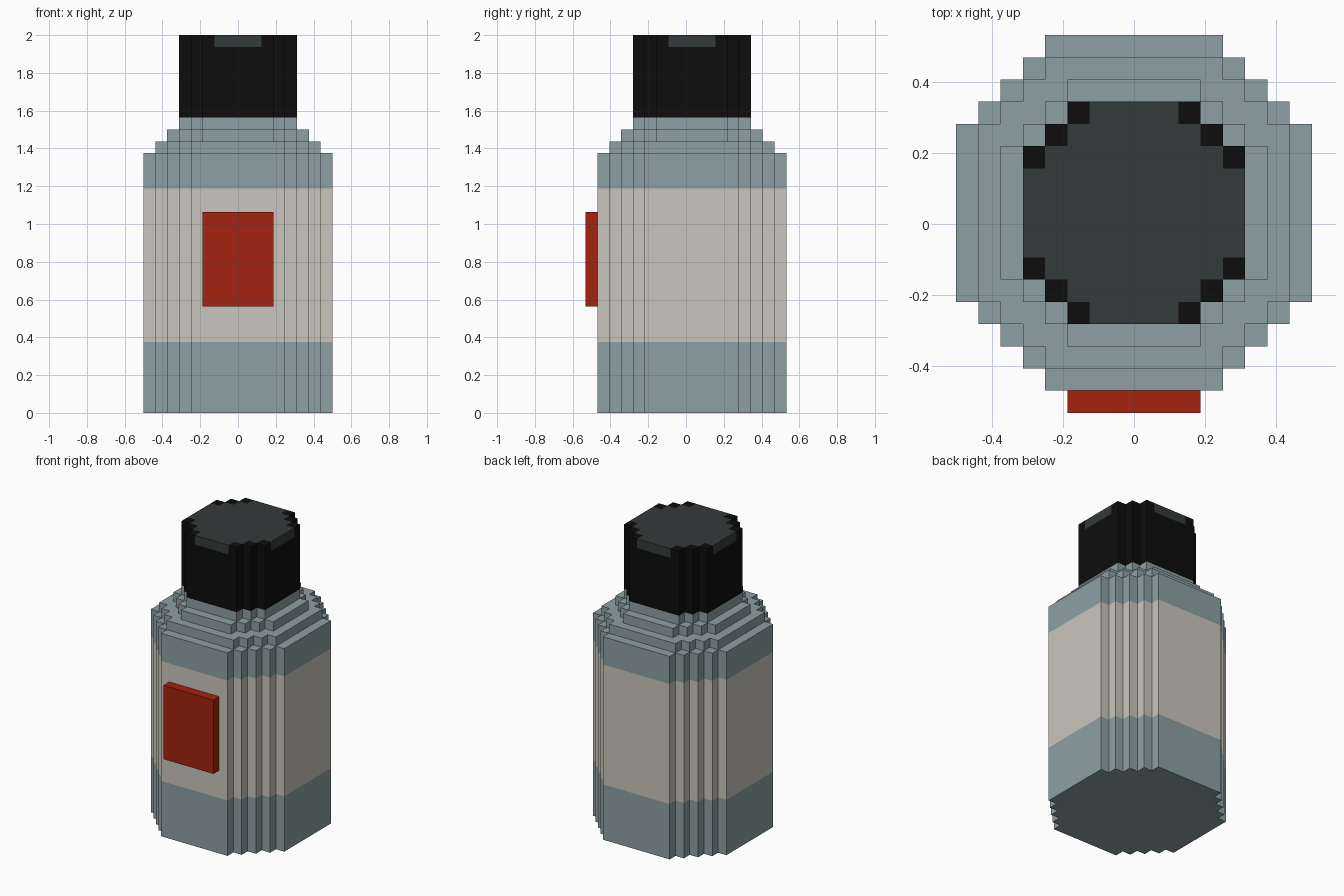
import bpy, bmesh

if "Cube" in bpy.data.objects:
    bpy.data.objects.remove(bpy.data.objects["Cube"])

U = 1 / 16      # size of one block
CY = U / 2      # the bottle axis sits slightly behind y = 0


def mat(name, rgb):
    m = bpy.data.materials.new(name)
    m.diffuse_color = (*rgb, 1)
    m.use_nodes = True
    m.node_tree.nodes["Principled BSDF"].inputs["Base Color"].default_value = m.diffuse_color
    return m


GLASS = mat("blue grey glass", (0.270, 0.352, 0.371))
CREAM = mat("cream paper", (0.584, 0.565, 0.503))
RED = mat("red label", (0.366, 0.016, 0.005))
BLACK = mat("black cap", (0.004, 0.004, 0.004))
GREY = mat("dark grey lid", (0.034, 0.042, 0.041))


def stepped_outline(radius, flat):
    """Stair-stepped octagon, counter-clockwise, in block units."""
    quarter = [(radius, flat)]
    for i in range(radius - flat):
        quarter.append((radius - i - 1, flat + i))
        quarter.append((radius - i - 1, flat + i + 1))
    pts = []
    for _ in range(4):
        pts += quarter
        quarter = [(-y, x) for x, y in quarter]
    return pts


def finish(name, bm, mats):
    bmesh.ops.recalc_face_normals(bm, faces=bm.faces)
    me = bpy.data.meshes.new(name)
    bm.to_mesh(me)
    bm.free()
    for m in mats:
        me.materials.append(m)
    ob = bpy.data.objects.new(name, me)
    bpy.context.collection.objects.link(ob)
    return ob


def add_prism(bm, outline, levels):
    """Stack the outline through the z levels and close both ends."""
    rings = [[bm.verts.new((x * U, y * U + CY, z * U)) for x, y in outline]
             for z in levels]
    n = len(outline)
    for lo, hi in zip(rings, rings[1:]):
        for i in range(n):
            j = (i + 1) % n
            bm.faces.new((lo[i], lo[j], hi[j], hi[i]))
    bm.faces.new(rings[0][::-1])
    bm.faces.new(rings[-1])


def prism(name, outline, levels, material):
    bm = bmesh.new()
    add_prism(bm, outline, levels)
    return finish(name, bm, [material])


def rect(x0, x1, y0, y1):
    return [(x0, y0), (x1, y0), (x1, y1), (x0, y1)]


# Bottle body with a flush paper band, coloured by height
bm = bmesh.new()
add_prism(bm, stepped_outline(8, 4), (0, 6, 19, 22))
body = finish("bottle_body", bm, [GLASS, CREAM])
for f in body.data.polygons:
    if abs(f.normal.z) < 0.5 and 6 < f.center.z / U < 19:
        f.material_index = 1

# Shoulder tiers and neck
prism("lower_shoulder", stepped_outline(7, 4), (22, 23), GLASS)
prism("upper_shoulder", stepped_outline(6, 3), (23, 24), GLASS)
prism("neck", stepped_outline(5, 3), (24, 25), GLASS)

# Cap, its grey lid and the black corner blocks around the lid
prism("cap", stepped_outline(5, 3), (25, 31), BLACK)
prism("cap_lid", stepped_outline(5, 2), (31, 32), GREY)
bm = bmesh.new()
for sx in (-1, 1):
    for sy in (-1, 1):
        for x, y in ((4, 2), (3, 3), (2, 4)):
            xs = sorted((sx * x, sx * (x + 1)))
            ys = sorted((sy * y, sy * (y + 1)))
            add_prism(bm, rect(*xs, *ys), (31, 32))
finish("cap_rim_corners", bm, [BLACK])

# Raised label on the front
prism("front_label", rect(-3, 3, -9, -8), (9, 17), RED)
